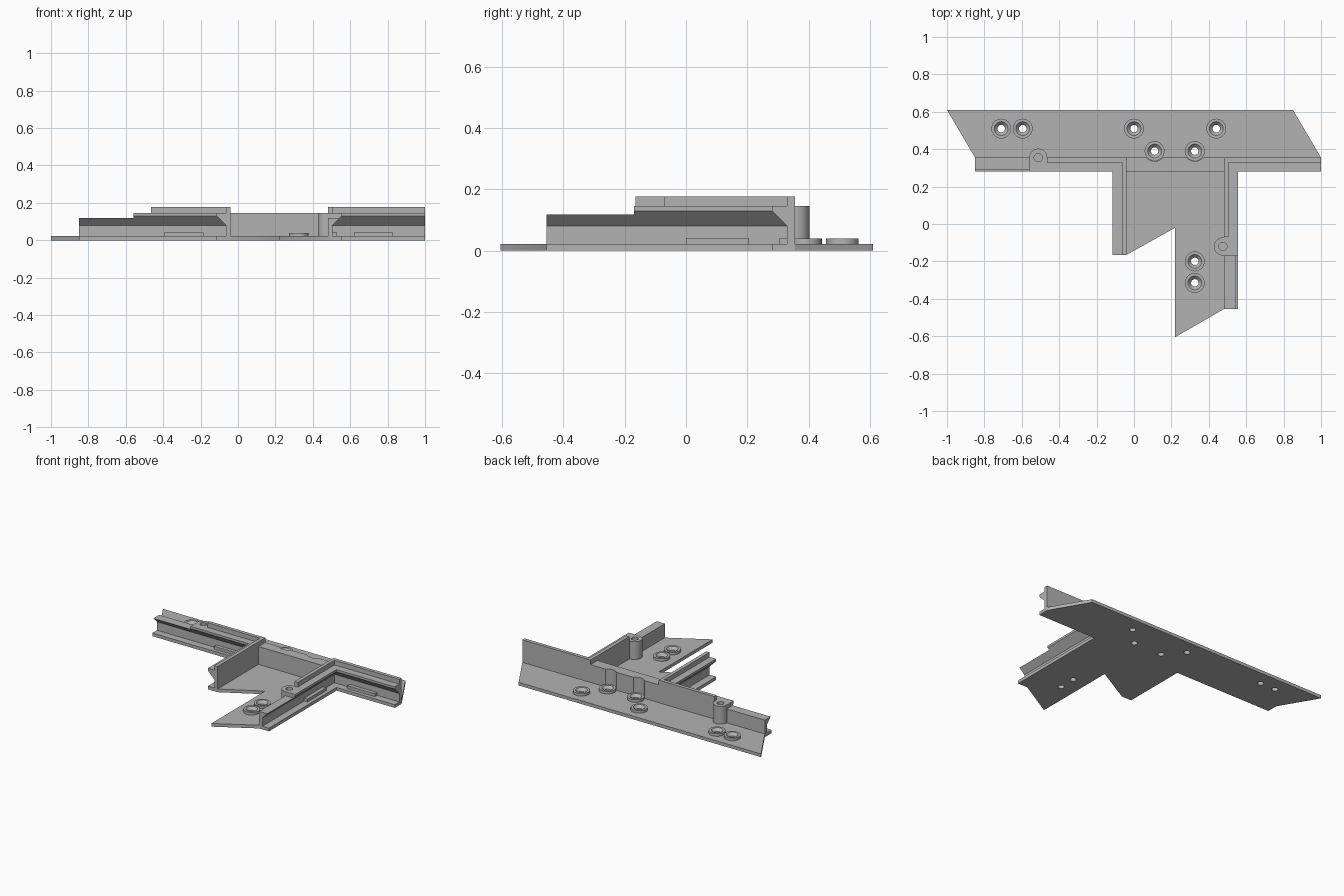
import bpy, bmesh, math
from mathutils import Vector, Matrix

cube = bpy.data.objects.get("Cube")
if cube:
    bpy.data.objects.remove(cube, do_unlink=True)

grey = bpy.data.materials.new("plain_grey")
grey.use_nodes = True
GREY = (0.45, 0.45, 0.45, 1)
grey.diffuse_color = GREY
grey.node_tree.nodes["Principled BSDF"].inputs["Base Color"].default_value = GREY

PLATE, LIP, RAIL = 0.022, 0.145, 0.177   # main heights
SEG = 32


def prism(name, points, depth):
    """Extrude a closed 3D outline along a vector."""
    bm = bmesh.new()
    face = bm.faces.new([bm.verts.new(p) for p in points])
    ext = bmesh.ops.extrude_face_region(bm, geom=[face])
    moved = [g for g in ext["geom"] if isinstance(g, bmesh.types.BMVert)]
    bmesh.ops.translate(bm, verts=moved, vec=Vector(depth))
    bmesh.ops.recalc_face_normals(bm, faces=bm.faces)
    return finish(name, bm)


def finish(name, bm):
    mesh = bpy.data.meshes.new(name)
    bm.to_mesh(mesh)
    bm.free()
    mesh.materials.append(grey)
    obj = bpy.data.objects.new(name, mesh)
    bpy.context.collection.objects.link(obj)
    return obj


def box(name, x0, x1, y0, y1, z0, z1):
    return prism(name, [(x0, y0, z0), (x1, y0, z0), (x1, y1, z0), (x0, y1, z0)], (0, 0, z1 - z0))


def circle(x, y, r, z):
    steps = [2 * math.pi * i / SEG for i in range(SEG)]
    return [(x + r * math.cos(a), y + r * math.sin(a), z) for a in steps]


def drill(target, holes, z0, z1):
    """Cut round holes, given as (x, y, radius)."""
    for x, y, r in holes:
        cutter = prism("cutter", circle(x, y, r, z0), (0, 0, z1 - z0))
        cutter.hide_render = True
        mod = target.modifiers.new("hole", "BOOLEAN")
        mod.operation, mod.solver, mod.object = "DIFFERENCE", "EXACT", cutter
        bpy.context.view_layer.objects.active = target
        bpy.ops.object.modifier_apply(modifier=mod.name)
        bpy.data.objects.remove(cutter, do_unlink=True)


# Wall section as (distance out from the inner face, height)
FULL = [(0, 0.01), (0.025, 0.01), (0.025, 0.08), (0.075, 0.13), (0.075, LIP), (0, LIP)]
LOW = [(0, 0.01), (0.025, 0.01), (0.025, 0.08), (0.063, 0.118), (0, 0.118)]
TOP = [(0, 0.14), (0.025, 0.14), (0.025, RAIL), (0, RAIL)]


def wall_x(name, section, x0, x1):
    return prism(name, [(x0, 0.355 - d, z) for d, z in section], (x1 - x0, 0, 0))


def wall_y(name, section, inner, side, y0, y1):
    return prism(name, [(inner + side * d, y0, z) for d, z in section], (0, y1 - y0, 0))


# Base plate with screw holes
outline = [(-1, 0.61), (0.85, 0.61), (1, 0.355), (1, 0.28), (0.555, 0.28), (0.555, -0.455),
           (0.48, -0.455), (0.22, -0.605), (0.22, -0.02), (-0.04, -0.165), (-0.115, -0.165),
           (-0.115, 0.28), (-0.85, 0.28), (-0.85, 0.355)]
screws = [(-0.71, 0.51), (-0.595, 0.51), (0, 0.51), (0.44, 0.51),
          (0.11, 0.39), (0.325, 0.39), (0.325, -0.2), (0.325, -0.315)]
base = prism("base_plate", [(x, y, 0) for x, y in outline], (0, 0, PLATE))
drill(base, [(x, y, 0.02) for x, y in screws], -0.1, 0.1)

# Countersunk screw collars
ring = [(0.02, 0.018), (0.02, 0.022), (0.037, 0.04), (0.053, 0.04), (0.053, 0.018)]
for x, y in screws:
    bm = bmesh.new()
    verts = [bm.verts.new((r, 0, z)) for r, z in ring]
    edges = [bm.edges.new((verts[i - 1], verts[i])) for i in range(len(verts))]
    bmesh.ops.spin(bm, geom=verts + edges, cent=(0, 0, 0), axis=(0, 0, 1),
                   angle=2 * math.pi, steps=SEG, use_duplicate=False)
    bmesh.ops.remove_doubles(bm, verts=bm.verts, dist=0.0005)
    bmesh.ops.recalc_face_normals(bm, faces=bm.faces)
    bm.transform(Matrix.Translation((x, y, 0)))
    finish("screw_collar", bm)

# Back wall, in a low part, two lipped parts and a solid middle
wall_x("back_wall_low", LOW, -0.85, -0.56)
back_lip = wall_x("back_wall_right", FULL, -0.56, -0.04)
wall_x("back_rail_right", TOP, -0.465, -0.04)
wall_x("back_wall_left", FULL, 0.48, 1)
wall_x("back_rail_left", TOP, 0.48, 1)
middle = box("back_wall_middle", -0.04, 0.48, 0.28, 0.355, 0.01, LIP)
drill(middle, [(0.11, 0.39, 0.055), (0.325, 0.39, 0.055)], PLATE, 0.2)

# Side walls running forward
wall_y("right_wall", FULL, -0.04, -1, -0.165, 0.355)
wall_y("right_rail", TOP, -0.04, -1, -0.165, 0.355)
wall_y("left_wall_low", LOW, 0.48, 1, -0.455, -0.17)
left_lip = wall_y("left_wall", FULL, 0.48, 1, -0.17, 0.355)
wall_y("left_rail", TOP, 0.48, 1, -0.07, 0.355)

# Screw bosses, flattened where they meet the wall, with blind holes
bx, by = (-0.512, 0.355), (0.475, -0.12)
boss_back = prism("back_boss", [(x, max(y, 0.345), z) for x, y, z in circle(*bx, 0.048, 0.01)
                                if y > 0.34], (0, 0, LIP - 0.01))
boss_side = prism("left_boss", [(min(x, 0.49), y, z) for x, y, z in circle(*by, 0.048, 0.01)
                                if x < 0.495], (0, 0, LIP - 0.01))
for centre, parts in ((bx, (boss_back, back_lip)), (by, (boss_side, left_lip))):
    for part in parts:
        drill(part, [(*centre, 0.022)], 0.05, 0.2)

# Low tabs in the channel
box("channel_tab_right", -0.395, -0.185, 0.305, 0.34, 0.015, 0.042)
box("channel_tab_left", 0.62, 0.83, 0.305, 0.34, 0.015, 0.042)
box("channel_tab_side", 0.495, 0.53, 0, 0.205, 0.015, 0.042)

# Smooth round surfaces, sharp edges elsewhere
bpy.ops.object.select_all(action="DESELECT")
for obj in bpy.context.scene.objects:
    if obj.type == "MESH" and obj.data.materials and obj.data.materials[0] == grey:
        obj.select_set(True)
        bpy.context.view_layer.objects.active = obj
bpy.ops.object.shade_smooth_by_angle(angle=math.radians(30))
